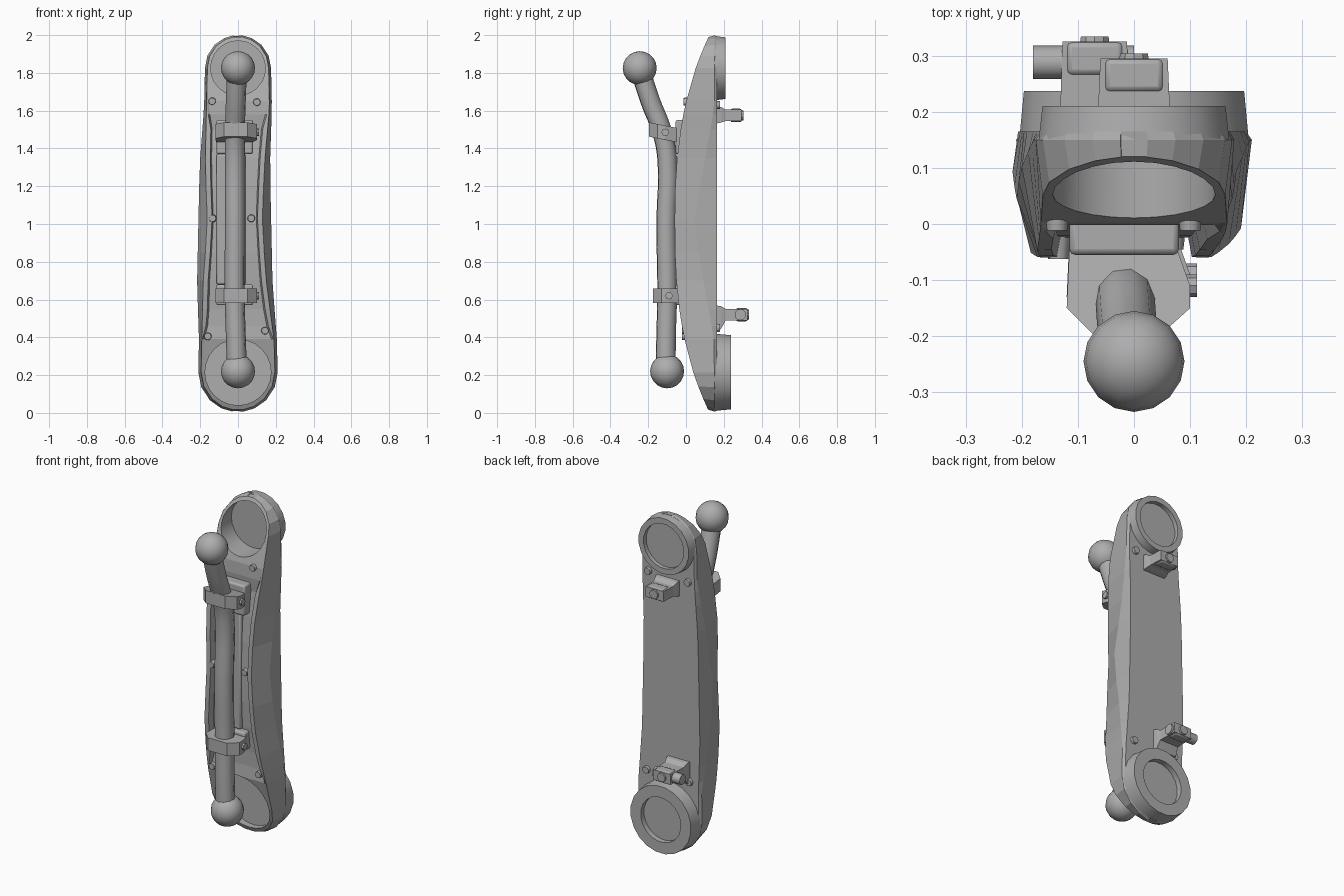
import bpy, bmesh, math
from mathutils import Vector

cube = bpy.data.objects.get("Cube")
if cube:
    bpy.data.objects.remove(cube)

grey = bpy.data.materials.new("mid grey")
grey.use_nodes = True
grey.diffuse_color = (0.42, 0.42, 0.42, 1)
grey.node_tree.nodes["Principled BSDF"].inputs["Base Color"].default_value = (0.42, 0.42, 0.42, 1)


def finish(ob, name, smooth=True):
    ob.name = name
    ob.data.materials.clear()
    ob.data.materials.append(grey)
    if smooth:
        bpy.ops.object.select_all(action='DESELECT')
        ob.select_set(True)
        bpy.context.view_layer.objects.active = ob
        bpy.ops.object.shade_smooth_by_angle(angle=math.radians(30))
    return ob


def mesh_object(name, bm, smooth=False):
    bmesh.ops.recalc_face_normals(bm, faces=bm.faces)
    me = bpy.data.meshes.new(name)
    bm.to_mesh(me)
    bm.free()
    ob = bpy.data.objects.new(name, me)
    bpy.context.collection.objects.link(ob)
    return finish(ob, name, smooth)


def rod_between(name, a, b, r1, r2=None, sides=16):
    a, b = Vector(a), Vector(b)
    bpy.ops.mesh.primitive_cone_add(vertices=sides, radius1=r1, radius2=r2 or r1,
                                    depth=(b - a).length, location=(a + b) / 2)
    ob = bpy.context.object
    ob.rotation_euler = (b - a).to_track_quat('Z', 'Y').to_euler()
    return finish(ob, name)


def block(name, x, y, z, bevel=0.01):
    bpy.ops.mesh.primitive_cube_add(size=1)
    ob = bpy.context.object
    ob.location = [(p[0] + p[1]) / 2 for p in (x, y, z)]
    ob.scale = [p[1] - p[0] for p in (x, y, z)]
    bpy.ops.object.transform_apply(location=False, rotation=False, scale=True)
    mod = ob.modifiers.new("soft_edges", 'BEVEL')
    mod.width, mod.segments = bevel, 2
    return finish(ob, name)


def loft(name, sections):
    bm = bmesh.new()
    rings = [[bm.verts.new(p) for p in s] for s in sections]
    n = len(rings[0])
    for a, b in zip(rings, rings[1:]):
        for i in range(n):
            bm.faces.new((a[i], a[(i + 1) % n], b[(i + 1) % n], b[i]))
    bm.faces.new(rings[0])
    bm.faces.new(rings[-1])
    return mesh_object(name, bm)


# Arm body: cross-sections stacked in z, round at both ends
LOW, HIGH, R_LOW, R_HIGH, BACK = 0.215, 1.825, 0.21, 0.175, 0.165


def front_y(z):
    return -0.06 + 0.18 * abs(z - 1) ** 2.5


def section(zc, r, up):
    def at(scale):
        return zc + up * scale
    z = at(1)
    mid = max(0, 1 - abs(z - 1) / 0.62)
    shift = -0.017 * min(1, mid * 2)
    ridge = max(0.15 - 0.11 * mid, front_y(z) + 0.015)
    fs = 0.93 - 0.18 * mid
    rail = r * fs - 0.025 * min(1, mid * 6)
    rail = max(rail, r * fs * 0.7)
    groove = 0.035 * min(1, mid * 5)
    half = [(r * 0.95, BACK, at(0.98)), (r, ridge, z),
            (r * fs, front_y(z), at(0.95)),
            (rail - 0.004 * r, front_y(z) + 0.001, at(0.95)),
            (rail * 0.94, front_y(z) + 0.001 + groove, at(0.95))]
    return ([(x + shift, y, h) for x, y, h in half] +
            [(-x + shift, y, h) for x, y, h in reversed(half)])


rows = []
for a in (-82, -65, -45, -22, 0):
    a = math.radians(a)
    rows.append(section(LOW, R_LOW * math.cos(a), R_LOW * math.sin(a)))
for z in (0.39, 0.46, 0.55, 0.7, 0.85, 1.03, 1.2, 1.35, 1.5, 1.58, 1.65):
    f = (z - LOW) / (HIGH - LOW)
    rows.append(section(z, R_LOW + (R_HIGH - R_LOW) * f, 0))
for a in (0, 22, 45, 65, 82):
    a = math.radians(a)
    rows.append(section(HIGH, R_HIGH * math.cos(a), R_HIGH * math.sin(a)))
body = loft("arm_body", rows)

# Pockets in the front of the body at both ends
for z, r in ((LOW, 0.175), (HIGH, 0.145)):
    cutter = rod_between("pocket_cutter", (0, -0.3, z), (0, 0.145, z), r, sides=24)
    cutter.hide_render = True
    mod = body.modifiers.new("pocket", 'BOOLEAN')
    mod.operation, mod.object, mod.solver = 'DIFFERENCE', cutter, 'EXACT'
    bpy.context.view_layer.objects.active = body
    bpy.ops.object.modifier_apply(modifier=mod.name)
    bpy.data.objects.remove(cutter)


# Raised hub rings on the back, with a recessed disc
def hub_ring(name, z, r, hole, back):
    bm = bmesh.new()
    profile = [(hole, 0.15), (r, 0.15), (r * 0.96, back), (hole, back)]
    n = 20
    rings = []
    for i in range(n):
        a = 2 * math.pi * (i + 0.5) / n
        rings.append([bm.verts.new((q * math.sin(a), y, z + q * math.cos(a))) for q, y in profile])
    for i in range(n):
        p, q = rings[i], rings[(i + 1) % n]
        for j in range(4):
            bm.faces.new((p[j], p[(j + 1) % 4], q[(j + 1) % 4], q[j]))
    mesh_object(name, bm, True)


hub_ring("lower_hub_ring", LOW, 0.207, 0.132, 0.237)
hub_ring("upper_hub_ring", HIGH, 0.172, 0.132, 0.21)
rod_between("lower_hub_disc", (0, 0.15, LOW), (0, 0.205, LOW), 0.135, sides=24)
rod_between("upper_hub_disc", (0, 0.15, HIGH), (0, 0.185, HIGH), 0.135, sides=24)

# Bent hose with ball ends
curve = bpy.data.curves.new("hose", 'CURVE')
curve.dimensions = '3D'
curve.bevel_depth, curve.bevel_resolution = 0.053, 3
curve.use_fill_caps = True
path = [(-0.005, -0.245, 1.82), (-0.012, -0.185, 1.64), (-0.016, -0.13, 1.5), (-0.017, -0.1, 1.35),
        (-0.017, -0.105, 1.0), (-0.017, -0.1, 0.6), (-0.012, -0.105, 0.42), (-0.005, -0.107, 0.22)]
spline = curve.splines.new('BEZIER')
spline.bezier_points.add(len(path) - 1)
for bp, co in zip(spline.bezier_points, path):
    bp.co = co
    bp.handle_left_type = bp.handle_right_type = 'AUTO'
spline.resolution_u = 4
hose = bpy.data.objects.new("hose", curve)
bpy.context.collection.objects.link(hose)
curve.materials.append(grey)
for name, y, z in (("upper_ball", -0.245, 1.825), ("lower_ball", -0.1, 0.22)):
    bpy.ops.mesh.primitive_uv_sphere_add(segments=16, ring_count=10, radius=0.09, location=(0, y, z))
    finish(bpy.context.object, name)

# Hose clamps with mounting pads and side screws
collar = [(-0.115, -0.02), (-0.12, -0.13), (-0.075, -0.175), (0.05, -0.175),
          (0.1, -0.13), (0.1, -0.09), (0.075, -0.02)]
for side, z, tilt, dy in (("upper", 1.485, -0.2, -0.02), ("lower", 0.62, 0, 0)):
    def tier(h):
        return [(x, y + dy, z + h + tilt * (y + 0.1)) for x, y in collar]
    loft(side + "_clamp", [tier(-0.038), tier(0.038)])
    rod_between(side + "_clamp_screw", (0.07, -0.09 + dy, z), (0.112, -0.09 + dy, z), 0.02, sides=8)
block("upper_clamp_pad", (-0.115, 0.08), (-0.055, 0.02), (1.37, 1.55))
block("lower_clamp_pad", (-0.115, 0.08), (-0.055, 0.02), (0.57, 0.68))
block("front_spine_plate", (-0.115, 0.04), (-0.035, 0.0), (0.68, 1.37))

# Screws on the front rails and on the back plate
for i, (x, y, z) in enumerate([(-0.135, -0.062, 1.03), (0.07, -0.045, 1.03), (-0.137, -0.012, 1.65),
                               (0.1, -0.012, 1.645), (-0.16, -0.02, 0.405), (0.143, -0.02, 0.435)]):
    rod_between(f"front_screw_{i}", (x, y + 0.06, z), (x, y, z), 0.025, 0.018, 12)
for i, (x, z) in enumerate([(-0.14, 0.45), (0.14, 0.45), (-0.13, 1.63), (0.13, 1.63)]):
    rod_between(f"back_screw_{i}", (x, 0.15, z), (x, 0.18, z), 0.024, 0.02, 12)


# Tapered lugs on the back with end bosses
def lug(name, x, w, z, tip, foot):
    levels = [(0.15, w, foot, 0.05), (0.185, w * 0.95, foot * 0.85, 0.045),
              (0.21, w * 0.85, 0.03, 0.03), (tip, w * 0.8, 0.03, 0.03)]
    loft(name, [[(x - s, y, z - lo), (x + s, y, z - lo), (x + s, y, z + hi), (x - s, y, z + hi)]
                for y, s, lo, hi in levels])
    block(name + "_boss", (x - w * 0.7, x + w * 0.7), (tip - 0.06, tip), (z - 0.036, z + 0.036))
    rod_between(name + "_bolt", (x, tip - 0.02, z), (x, tip + 0.009, z), 0.03, 0.026, 10)


lug("upper_lug", 0.0, 0.075, 1.575, 0.295, 0.045)
lug("lower_lug", -0.07, 0.072, 0.52, 0.325, 0.09)
rod_between("lower_lug_pin", (-0.18, 0.288, 0.52), (0.0, 0.288, 0.52), 0.03, sides=12)
